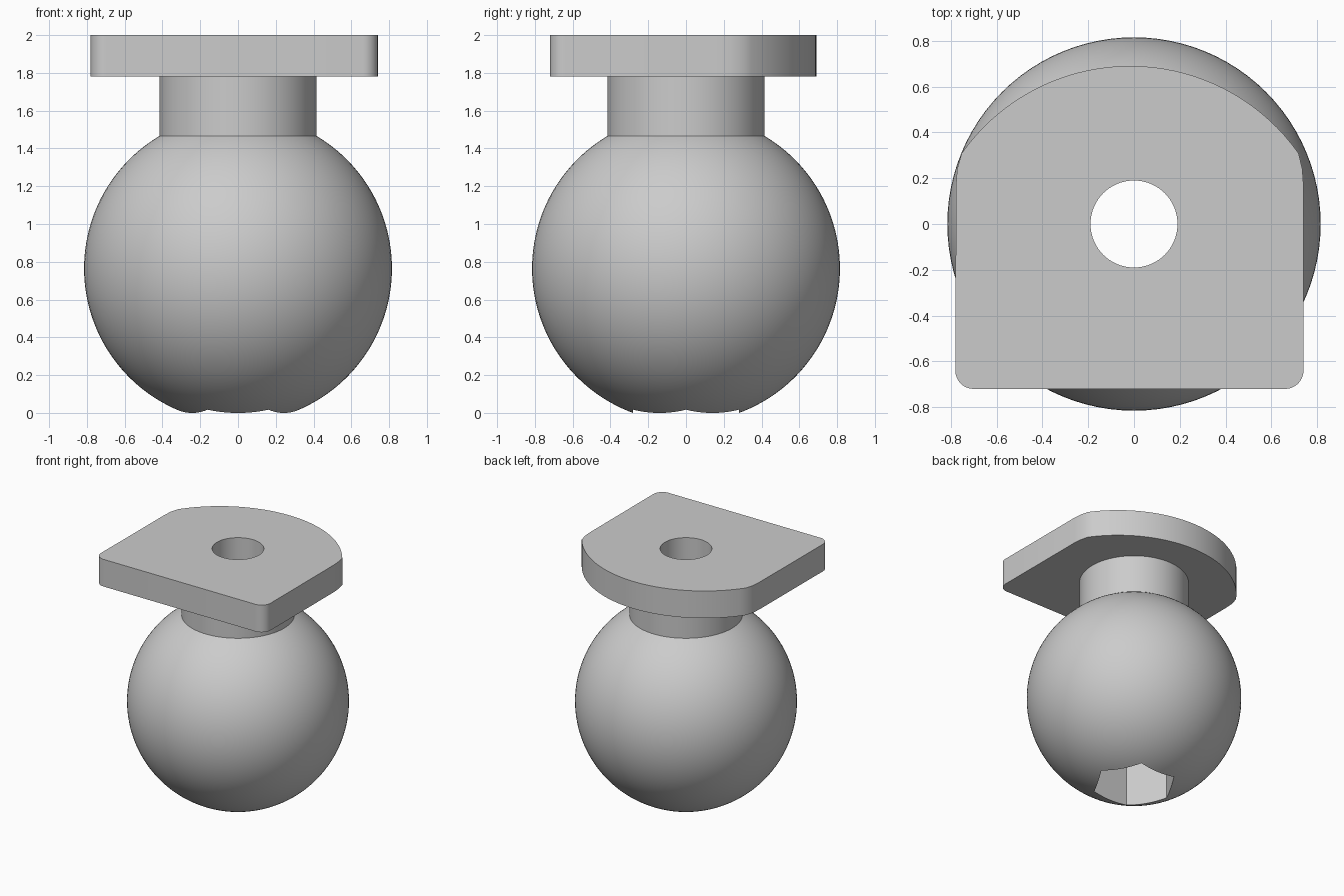
import bpy, bmesh, math
from mathutils import Matrix

if "Cube" in bpy.data.objects:
    bpy.data.objects.remove(bpy.data.objects["Cube"])

BALL_R, BALL_Z = 0.815, 0.765
NECK_R, PLATE_Z, TOP_Z = 0.415, 1.78, 2.0

grey = bpy.data.materials.new("light grey")
grey.diffuse_color = (0.6, 0.6, 0.6, 1)
grey.use_nodes = True
grey.node_tree.nodes["Principled BSDF"].inputs["Base Color"].default_value = grey.diffuse_color


def finish(name, bm):
    bmesh.ops.recalc_face_normals(bm, faces=bm.faces)
    mesh = bpy.data.meshes.new(name)
    bm.to_mesh(mesh)
    bm.free()
    mesh.materials.append(grey)
    obj = bpy.data.objects.new(name, mesh)
    bpy.context.collection.objects.link(obj)
    return obj


def prism(name, outline, z0, z1):
    bm = bmesh.new()
    face = bm.faces.new([bm.verts.new((x, y, z0)) for x, y in outline])
    top = bmesh.ops.extrude_face_region(bm, geom=[face])["geom"]
    verts = [v for v in top if isinstance(v, bmesh.types.BMVert)]
    bmesh.ops.translate(bm, verts=verts, vec=(0, 0, z1 - z0))
    return finish(name, bm)


def arc(cx, cy, r, a0, a1, n):
    angles = [math.radians(a0 + (a1 - a0) * i / n) for i in range(n + 1)]
    return [(cx + r * math.cos(a), cy + r * math.sin(a)) for a in angles]


def ring(r, n):
    return arc(0, 0, r, 0, 360, n)[:-1]


def lathe(name, profile, steps):
    bm = bmesh.new()
    verts = [bm.verts.new((r, 0, z)) for r, z in profile]
    edges = [bm.edges.new(p) for p in zip(verts, verts[1:])]
    bmesh.ops.spin(bm, geom=verts + edges, cent=(0, 0, 0), axis=(0, 0, 1),
                   angle=math.tau, steps=steps, use_duplicate=False)
    bmesh.ops.remove_doubles(bm, verts=bm.verts, dist=1e-5)
    return finish(name, bm)


def cut(obj, cutters):
    for cutter in cutters:
        mod = obj.modifiers.new("cut", "BOOLEAN")
        mod.operation, mod.solver, mod.object = "DIFFERENCE", "EXACT", cutter
        bpy.context.view_layer.objects.active = obj
        bpy.ops.object.modifier_apply(modifier=mod.name)


def smooth(obj):
    bpy.ops.object.select_all(action="DESELECT")
    obj.select_set(True)
    bpy.context.view_layer.objects.active = obj
    bpy.ops.object.shade_smooth_by_angle(angle=math.radians(25))


# Ball flowing into the cylindrical neck
join = math.degrees(math.acos(NECK_R / BALL_R))
profile = arc(0, BALL_Z, BALL_R, -90, join, 60)
profile[0] = (0, BALL_Z - BALL_R)
profile += [(NECK_R, PLATE_Z), (0, PLATE_Z)]
ball = lathe("ball_and_neck", profile, 96)

# Mounting plate: square front with rounded corners, arched back
outline = arc(-0.70, -0.64, 0.08, 180, 270, 8)
outline += arc(0.66, -0.64, 0.08, 270, 360, 8)
outline += [(0.74, 0.17), (0.735, 0.24)]
outline += arc(-0.017, -0.21, 0.90, 35.2, 144.8, 36)
outline += [(-0.772, 0.24), (-0.777, 0.17)]
plate = prism("mounting_plate", outline, PLATE_Z, TOP_Z)

# Bolt hole through everything, hexagonal socket from below
bore = prism("bore_cutter", ring(0.19, 64), -0.5, 2.5)
socket = prism("hex_socket_cutter", ring(0.28 / math.cos(math.pi / 6), 6), -0.5, 1.0)
cut(ball, [bore, socket])
cut(plate, [bore])
for helper in (bore, socket):
    bpy.data.objects.remove(helper)
for part in (ball, plate):
    smooth(part)
